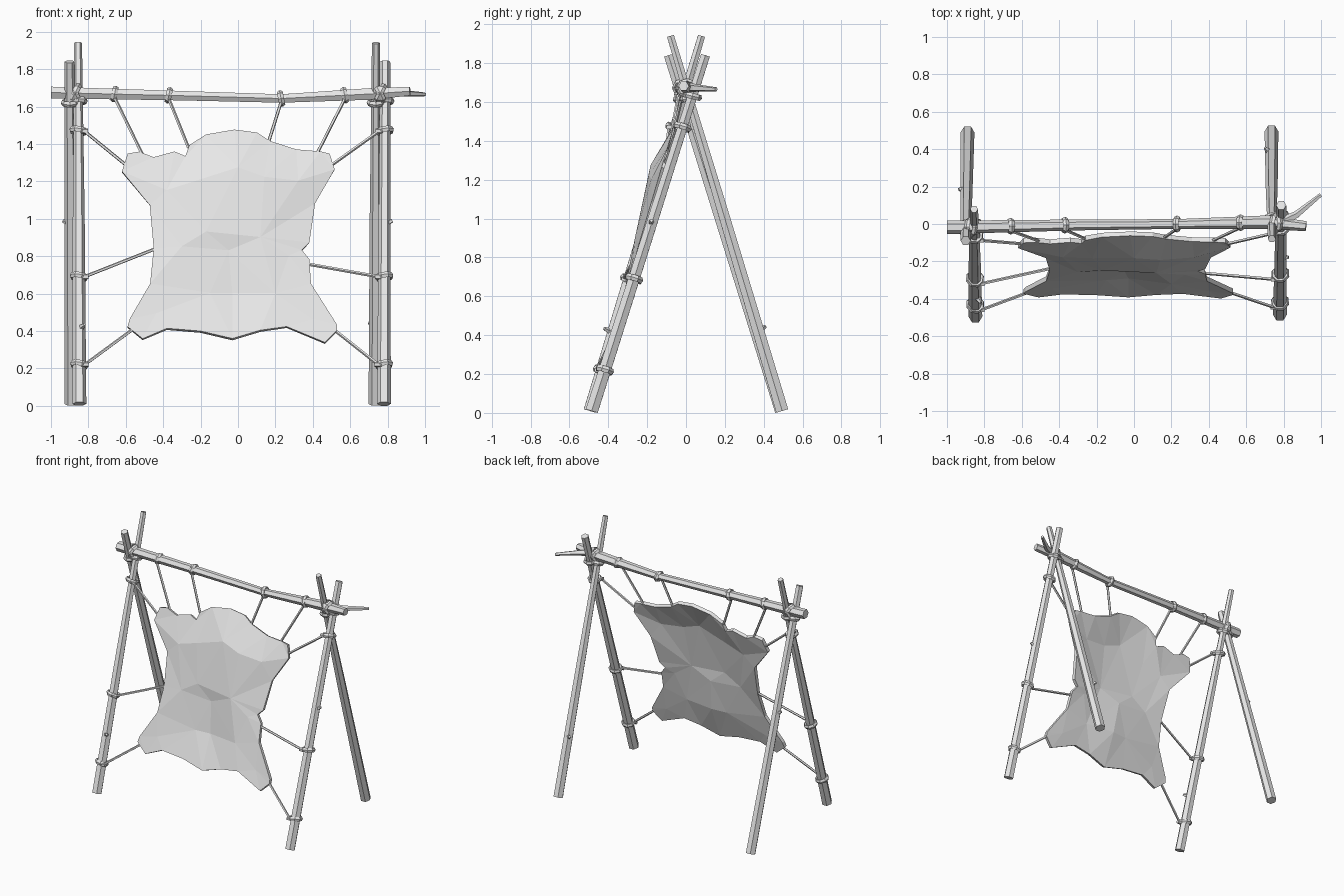
import bpy, bmesh, math
from mathutils import Vector, geometry

cube = bpy.data.objects.get("Cube")
if cube:
    bpy.data.objects.remove(cube, do_unlink=True)

grey = bpy.data.materials.new("plain_grey")
grey.use_nodes = True
grey.diffuse_color = (0.8, 0.8, 0.8, 1)
grey.node_tree.nodes["Principled BSDF"].inputs["Base Color"].default_value = (0.8, 0.8, 0.8, 1)


def make_object(name, bm):
    bmesh.ops.recalc_face_normals(bm, faces=bm.faces)
    mesh = bpy.data.meshes.new(name)
    bm.to_mesh(mesh)
    bm.free()
    mesh.materials.append(grey)
    obj = bpy.data.objects.new(name, mesh)
    bpy.context.collection.objects.link(obj)
    return obj


def tube(name, points, radii, sides=6):
    """Flat-sided tapered rod through the points."""
    pts = [Vector(p) for p in points]
    bm = bmesh.new()
    rings = []
    for i, (p, r) in enumerate(zip(pts, radii)):
        way = pts[min(i + 1, len(pts) - 1)] - pts[max(i - 1, 0)]
        turn = way.to_track_quat('Z', 'Y')
        angles = [math.tau * k / sides for k in range(sides)]
        rings.append([bm.verts.new(p + turn @ Vector((r * math.cos(a), r * math.sin(a), 0)))
                      for a in angles])
    for a, b in zip(rings, rings[1:]):
        for k in range(sides):
            n = (k + 1) % sides
            bm.faces.new((a[k], a[n], b[n], b[k]))
    bm.faces.new(rings[0])
    bm.faces.new(rings[-1])
    return make_object(name, bm)


def loop(name, centre, axis, radius, thick=0.011):
    """Rope loop around an axis."""
    turn = Vector(axis).to_track_quat('Z', 'Y')
    bm = bmesh.new()
    rings = []
    for k in range(8):
        a = math.tau * k / 8
        out = Vector((math.cos(a), math.sin(a), 0))
        ring = []
        for j in range(5):
            b = math.tau * j / 5
            p = out * (radius + thick * math.cos(b)) + Vector((0, 0, 1.5 * thick * math.sin(b)))
            ring.append(bm.verts.new(Vector(centre) + turn @ p))
        rings.append(ring)
    for k in range(8):
        a, b = rings[k], rings[(k + 1) % 8]
        for j in range(5):
            n = (j + 1) % 5
            bm.faces.new((a[j], a[n], b[n], b[j]))
    return make_object(name, bm)


def stub(name, base, way):
    """Short cut twig on a pole."""
    base, way = Vector(base), Vector(way)
    tube(name, [base, base + way], [0.022, 0.009], 5)


# Legs: each end frame is a crossed pair
legs = {
    "left_front_leg": ((0.78, -0.485, 0.01), (0.787, 0.1, 1.84), 0.027),
    "left_back_leg": ((0.735, 0.495, 0.01), (0.737, -0.08, 1.94), 0.021),
    "right_front_leg": ((-0.848, -0.495, 0.01), (-0.855, 0.08, 1.94), 0.021),
    "right_back_leg": ((-0.89, 0.49, 0.01), (-0.9, -0.09, 1.84), 0.027),
}


def on_leg(name, z):
    a, b = Vector(legs[name][0]), Vector(legs[name][1])
    return a.lerp(b, (z - a.z) / (b.z - a.z))


for name, (foot, top, r) in legs.items():
    mid = on_leg(name, 1.0) + Vector((0, 0, 0))
    tube(name, [foot, mid, top], [0.037, 0.032, r])

# Twig stubs
stub("left_front_stub", on_leg("left_front_leg", 0.97), (0.042, 0, 0.02))
stub("left_back_stub", on_leg("left_back_leg", 0.42), (-0.035, 0.035, 0.025))
stub("right_front_stub", on_leg("right_front_leg", 0.41), (0.03, -0.045, 0.025))
stub("right_back_stub", on_leg("right_back_leg", 0.97), (-0.042, 0, 0.02))

# Crossbeam with a side branch
beam = [(-1, -0.018, 1.675), (-0.3, -0.005, 1.658), (0.23, 0.0, 1.643),
        (0.72, 0.01, 1.668), (0.92, -0.012, 1.682)]
tube("crossbeam", beam, [0.036, 0.029, 0.026, 0.036, 0.027])
tube("beam_branch", [(0.78, 0.005, 1.675), (0.87, 0.05, 1.672), (0.999, 0.155, 1.665)],
     [0.028, 0.02, 0.011], 5)


def on_beam(x):
    for a, b in zip(beam, beam[1:]):
        if a[0] <= x <= b[0]:
            return Vector(a).lerp(Vector(b), (x - a[0]) / (b[0] - a[0]))


# Lashings where legs meet the beam
for side, x in (("left", 0.76), ("right", -0.872)):
    loop(side + "_front_lashing", on_leg(side + "_front_leg", 1.63), (0, 0.25, 1), 0.04)
    loop(side + "_back_lashing", on_leg(side + "_back_leg", 1.62), (0, -0.25, 1), 0.038)
    for k, tilt in enumerate((0.5, -0.5)):
        loop(f"{side}_beam_lashing_{k}", on_beam(x), (1, 0, tilt), 0.046)


# Stretched hide: outline and inner folds as (x, z), leaning with the front legs
def lean(z):
    return -0.485 + 0.295 * z


outline = [(-.62, 1.25), (-.59, 1.345), (-.53, 1.355), (-.45, 1.325), (-.34, 1.355), (-.28, 1.33),
           (-.26, 1.39), (-.17, 1.445), (-.02, 1.47), (.1, 1.455), (.17, 1.41), (.31, 1.365),
           (.44, 1.355), (.49, 1.345), (.515, 1.26), (.41, 1.08), (.38, .87), (.34, .83),
           (.38, .78), (.39, .65), (.53, .43), (.53, .4), (.465, .335), (.26, .42),
           (.12, .4), (-.03, .355), (-.2, .395), (-.38, .41), (-.51, .355), (-.59, .42),
           (-.58, .46), (-.47, .65), (-.45, .84), (-.47, 1.07)]
folds = [(-.38, 1.15, -.02), (-.22, 1.2, -.04), (0, 1.27, -.06), (.14, 1.22, -.055),
         (.32, 1.2, -.035), (-.3, .85, -.01), (-.17, .93, -.025), (-.05, .83, 0),
         (.12, .9, -.03), (.27, .8, -.01), (-.15, .6, .02), (-.03, .6, .03),
         (.2, .6, 0), (.4, .46, .005), (-.44, .49, .005)]
flat = [Vector(p) for p in outline] + [Vector(p[:2]) for p in folds]
count = len(outline)
edges = [(i, (i + 1) % count) for i in range(count)]
points, _, tris, origin, _, _ = geometry.delaunay_2d_cdt(flat, edges, [], 1, 1e-5)
bm = bmesh.new()
verts = []
for p, source in zip(points, origin):
    bulge = folds[source[0] - count][2] if source and source[0] >= count else 0
    verts.append(bm.verts.new((p.x, lean(p.y) + bulge, p.y)))
for t in tris:
    bm.faces.new([verts[i] for i in t])
hide = make_object("stretched_hide", bm)
solid = hide.modifiers.new("thickness", 'SOLIDIFY')
solid.thickness = 0.026
solid.offset = 0


# Ropes tying the hide to the front legs and the beam
def rope(name, start, x, z):
    end = Vector((x, lean(z), z))
    tube(name, [start, end], [0.009, 0.009], 5)


side_ties = {
    "left": [(1.47, .49, 1.28), (.69, .36, .76), (.22, .51, .41)],
    "right": [(1.47, -.59, 1.28), (.69, -.44, .84), (.22, -.56, .41)],
}
for side, ties in side_ties.items():
    leg = side + "_front_leg"
    inward = -1 if side == "left" else 1
    for k, (z, x, hz) in enumerate(ties):
        p = on_leg(leg, z)
        loop(f"{side}_leg_loop_{k}", p, (0.15 * inward, 0.3, 1), 0.04)
        knot = p + Vector((0.03 * inward, -0.028, 0))
        rope(f"{side}_rope_{k}", knot, x, hz)
        tube(f"{side}_knot_{k}", [knot - Vector((0.02, 0, 0)), knot + Vector((0.02, 0, 0))],
             [0.014, 0.014], 5)

for k, (x, hx, hz) in enumerate([(-.66, -.505, 1.33), (-.37, -.265, 1.38),
                                 (.23, .16, 1.4), (.57, .42, 1.345)]):
    p = on_beam(x)
    loop(f"beam_loop_{k}", p, (1, 0, 0.2 if x > 0 else -0.2), 0.034)
    rope(f"top_rope_{k}", p + Vector((0, -0.025, -0.02)), hx, hz)
